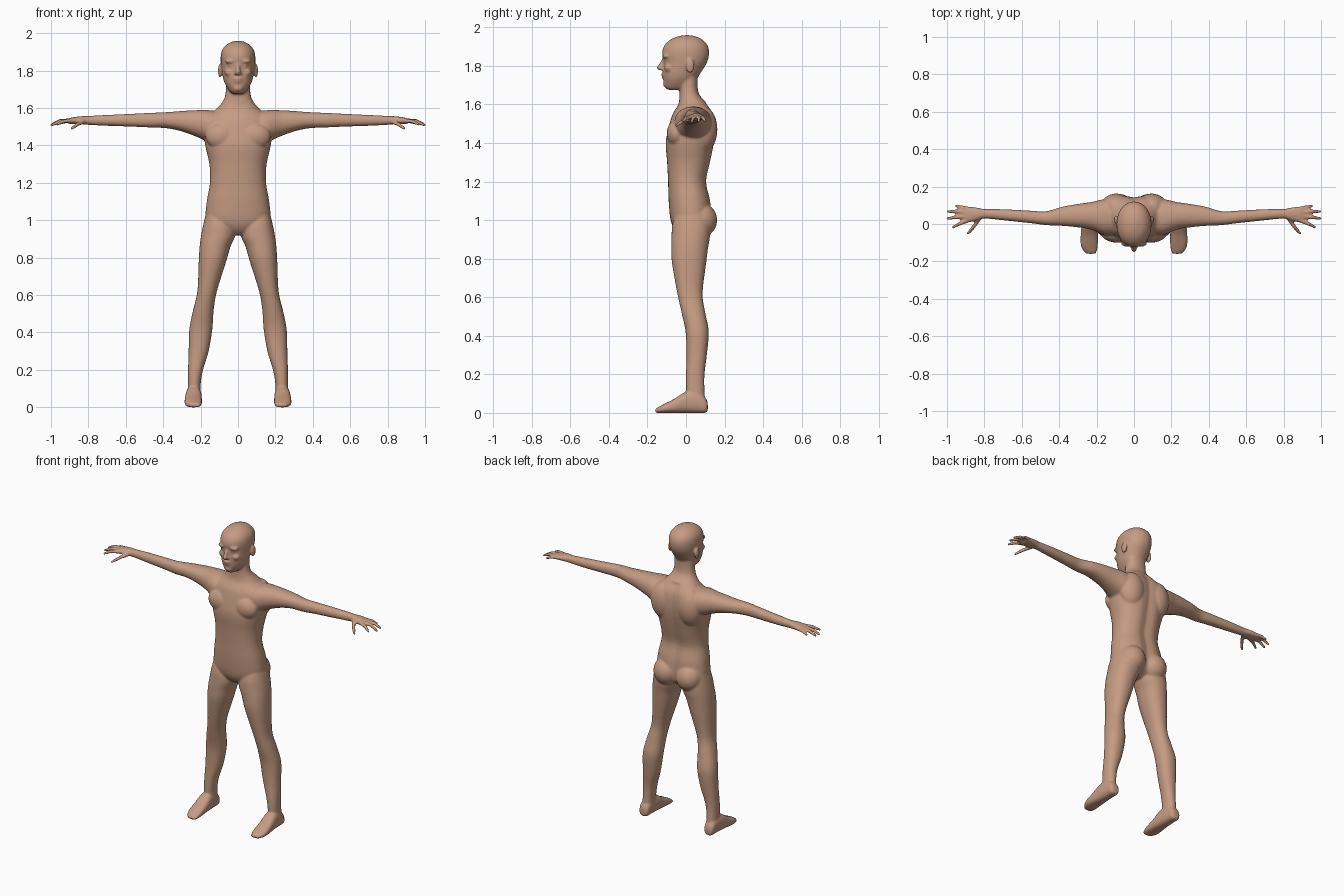
import bpy
import bmesh
import math
from mathutils import Vector, Matrix

default_cube = bpy.data.objects.get("Cube")
if default_cube:
    bpy.data.objects.remove(default_cube, do_unlink=True)

SEGMENTS = 48
STEPS = 4
SIDES = (1, -1)


def make_material(name, colour):
    material = bpy.data.materials.new(name)
    material.use_nodes = True
    material.diffuse_color = colour
    material.node_tree.nodes["Principled BSDF"].inputs["Base Color"].default_value = colour
    return material


def smooth_rings(rings):
    """Insert rings between the given ones along a smooth spline."""
    result = []
    last = len(rings) - 1
    for i in range(last):
        before, start, end, after = (
            Vector(rings[max(0, min(last, i + k))]) for k in (-1, 0, 1, 2))
        for step in range(STEPS):
            t = step / STEPS
            bend = (end - before) / 2
            leave = (after - start) / 2
            result.append(start * (2*t**3 - 3*t**2 + 1) + bend * (t**3 - 2*t**2 + t)
                          + end * (3*t**2 - 2*t**3) + leave * (t**3 - t**2))
    result.append(Vector(rings[last]))
    return result


def loft(bm, rings, axis, side=1, power=2.0):
    """Rings are (position, low, high, low, high) in hundredths,
    bounding a rounded section across the chosen axis."""
    first, second = [a for a in range(3) if a != axis]
    loops = []
    for ring in smooth_rings(rings):
        position, low_a, high_a, low_b, high_b = ring / 100
        loop = []
        for k in range(SEGMENTS):
            angle = math.tau * k / SEGMENTS
            c, s = math.cos(angle), math.sin(angle)
            point = Vector()
            point[axis] = position
            point[first] = (low_a + high_a) / 2 + (high_a - low_a) / 2 * math.copysign(abs(c) ** (2 / power), c)
            point[second] = (low_b + high_b) / 2 + (high_b - low_b) / 2 * math.copysign(abs(s) ** (2 / power), s)
            point.x *= side
            loop.append(bm.verts.new(point))
        loops.append(loop)
    for lower, upper in zip(loops, loops[1:]):
        for k in range(SEGMENTS):
            n = (k + 1) % SEGMENTS
            bm.faces.new((lower[k], lower[n], upper[n], upper[k]))
    bm.faces.new(loops[0])
    bm.faces.new(loops[-1])
    return [vert for loop in loops for vert in loop]


def symmetric(rings):
    """Expand (z, half width, front, back) into full section bounds."""
    return [(z, -half, half, front, back) for z, half, front, back in rings]


def blob(bm, centre, radii, side=1):
    centre = Vector((centre[0] * side, centre[1], centre[2]))
    matrix = Matrix.Translation(centre) @ Matrix.Diagonal((*radii, 1))
    bmesh.ops.create_uvsphere(bm, u_segments=24, v_segments=16, radius=1, matrix=matrix)


def finger(bm, points, radii, side):
    """Tapered joints with a rounded end on each."""
    points = [Vector((x * side, y, z)) for x, y, z in points]
    for i in range(len(points) - 1):
        start, end = points[i], points[i + 1]
        direction = end - start
        matrix = (Matrix.Translation((start + end) / 2)
                  @ direction.to_track_quat("Z", "Y").to_matrix().to_4x4())
        bmesh.ops.create_cone(bm, cap_ends=True, segments=16, radius1=radii[i],
                              radius2=radii[i + 1], depth=direction.length, matrix=matrix)
        blob(bm, end, (radii[i + 1],) * 3)


skin = make_material("skin", (0.56, 0.33, 0.225, 1))
bm = bmesh.new()

# Torso and neck, with a groove along the spine
torso = symmetric([
    (92, 4, -3, 7), (95, 11, -6, 12), (100, 17, -8, 13.5), (110, 16.7, -9, 13),
    (120, 15, -9.3, 11), (130, 15.3, -9.8, 13), (140, 17.5, -10.5, 15),
    (148, 18, -9, 15.5), (155, 16.5, -7, 14.5), (160, 11, -4, 11.5),
    (166, 7, -3.3, 6.5), (176, 6.3, -3.5, 6)])
for vert in loft(bm, torso, axis=2, power=2.3):
    if vert.co.y > 0.04 and vert.co.z < 1.6:
        vert.co.y -= 0.014 * math.exp(-(vert.co.x / 0.035) ** 2)

# Head
head = symmetric([
    (167.5, 2.5, -9, -2), (169, 4.5, -11, 3), (173, 7, -11.8, 5.5),
    (177, 8.2, -12, 8), (182, 9, -11.7, 11), (187, 9.3, -12.4, 12),
    (191, 8.5, -11, 11), (194, 6, -7.5, 8), (195.5, 3, -3.5, 4.5), (196, .8, -.5, 1.5)])
loft(bm, head, axis=2, power=2.1)

# Nose and mouth
finger(bm, [(0, -0.115, 1.835), (0, -0.137, 1.79)], (0.008, 0.014), 1)
blob(bm, (0, -0.116, 1.757), (0.026, 0.013, 0.007))
blob(bm, (0, -0.114, 1.742), (0.022, 0.013, 0.007))
blob(bm, (0, -0.106, 1.706), (0.026, 0.014, 0.016))

leg = [
    (104, 5, 17, -5, 11), (98, 2, 18.5, -7, 12.5), (92, 1.5, 19.7, -7.5, 12.5),
    (86, 4, 20.5, -7.6, 11.5), (78, 6.3, 21, -7.3, 10.5), (62, 11.3, 21.7, -4.5, 8.6),
    (52, 13, 24, -2.3, 10), (42, 13.7, 26, -.2, 11.8), (30, 15.7, 26.4, .3, 10.8),
    (20, 18.7, 26.7, 0, 9.6), (12, 20, 26.8, 0, 9.6), (4, 20, 27, .5, 10)]
foot = [
    (11.3, 21.5, 26, 1, 5), (10, 20.5, 27, 0, 8), (6, 20, 27.5, 0, 11),
    (0, 19.5, 28, 0, 11), (-6, 19.3, 28.5, 0, 7.3), (-11, 19.3, 28.5, 0, 4.8),
    (-14, 19.7, 27.3, 0, 3.2), (-16, 20.5, 25.5, 0, 2)]
arm = [
    (6, -5, 12, 143, 157), (15, -6, 13.3, 142, 158.8), (23, -3, 11.7, 145, 158.8),
    (30, -1.8, 10.7, 147.5, 158.4), (38, -1, 9.3, 149.2, 157.8), (47, -.6, 6.8, 149.6, 157.4),
    (55, .4, 7.1, 150, 157), (70, 2, 7.9, 150.5, 156.3), (80, 2.9, 8, 151, 155.8),
    (84, 1.8, 8.8, 151.4, 155.6), (89, .8, 9.3, 151.4, 154.9), (91, 1.3, 9, 151.8, 154)]
fingers = [
    [(0.89, 0.018, 1.532), (0.93, 0.003, 1.53), (0.967, -0.017, 1.513)],
    [(0.89, 0.04, 1.533), (0.95, 0.036, 1.53), (0.997, 0.03, 1.508)],
    [(0.89, 0.062, 1.533), (0.95, 0.068, 1.532), (0.995, 0.067, 1.513)],
    [(0.88, 0.08, 1.533), (0.92, 0.09, 1.53), (0.952, 0.096, 1.517)],
    [(0.82, 0.04, 1.53), (0.86, -0.018, 1.512), (0.888, -0.051, 1.49)]]

for side in SIDES:
    # Limbs
    loft(bm, leg, axis=2, side=side, power=2.2)
    loft(bm, foot, axis=1, side=side, power=2.5)
    loft(bm, arm, axis=0, side=side, power=2.2)
    for points in fingers:
        finger(bm, points, (0.012, 0.011, 0.008), side)
    # Buttock, shoulder blade and chest
    blob(bm, (0.082, 0.075, 1.0), (0.085, 0.087, 0.09), side)
    blob(bm, (0.095, 0.09, 1.47), (0.085, 0.073, 0.12), side)
    blob(bm, (0.09, -0.05, 1.45), (0.085, 0.05, 0.07), side)
    # Brow, cheek, nostril, eye and ear
    blob(bm, (0.038, -0.103, 1.85), (0.032, 0.02, 0.012), side)
    blob(bm, (0.045, -0.088, 1.79), (0.028, 0.025, 0.022), side)
    blob(bm, (0.011, -0.122, 1.785), (0.009, 0.014, 0.008), side)
    blob(bm, (0.036, -0.094, 1.826), (0.018, 0.018, 0.012), side)
    blob(bm, (0.096, 0.022, 1.8), (0.011, 0.022, 0.037), side)

bmesh.ops.recalc_face_normals(bm, faces=bm.faces)
mesh = bpy.data.meshes.new("body")
bm.to_mesh(mesh)
bm.free()
mesh.materials.append(skin)
body = bpy.data.objects.new("body", mesh)
bpy.context.collection.objects.link(body)

# Fuse the parts into one skin and soften the joins
fuse = body.modifiers.new("fuse", "REMESH")
fuse.mode = "VOXEL"
fuse.voxel_size = 0.006
fuse.use_smooth_shade = True
soften = body.modifiers.new("soften", "SMOOTH")
soften.factor = 0.5
soften.iterations = 7
